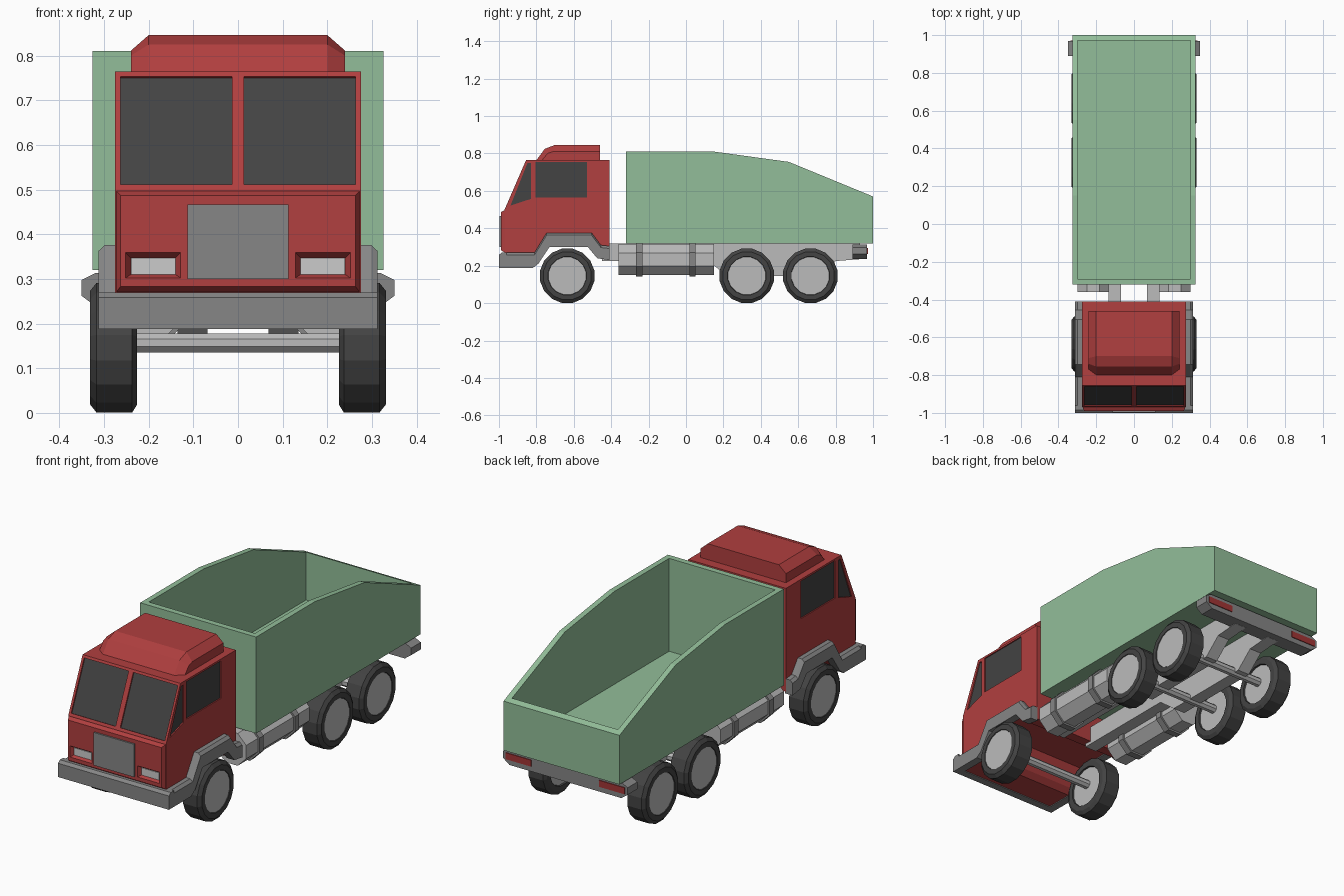
import bpy, bmesh, math

if "Cube" in bpy.data.objects:
    bpy.data.objects.remove(bpy.data.objects["Cube"])


def material(name, rgb):
    m = bpy.data.materials.new(name)
    m.diffuse_color = (*rgb, 1)
    m.use_nodes = True
    m.node_tree.nodes["Principled BSDF"].inputs["Base Color"].default_value = m.diffuse_color
    return m


RED = material("red_paint", (0.44, 0.05, 0.05))
GREEN = material("green_paint", (0.29, 0.515, 0.32))
DARK = material("dark", (0.056, 0.056, 0.056))
MID = material("mid_grey", (0.24, 0.24, 0.24))
LIGHT = material("light_grey", (0.5, 0.5, 0.5))
LENS = material("lens_white", (0.62, 0.62, 0.62))
LAMP = material("lamp_red", (0.36, 0.035, 0.035))


def loft(name, rings, mat=None):
    """Solid skinned through rings with equal point counts, capped at both ends."""
    bm = bmesh.new()
    vs = [[bm.verts.new(p) for p in r] for r in rings]
    n = len(vs[0])
    for a, b in zip(vs, vs[1:]):
        for i in range(n):
            bm.faces.new((a[i], a[(i + 1) % n], b[(i + 1) % n], b[i]))
    bm.faces.new(vs[0])
    bm.faces.new(vs[-1])
    bmesh.ops.recalc_face_normals(bm, faces=bm.faces)
    me = bpy.data.meshes.new(name)
    bm.to_mesh(me)
    bm.free()
    ob = bpy.data.objects.new(name, me)
    bpy.context.collection.objects.link(ob)
    if mat:
        me.materials.append(mat)
    return ob


def prism(name, yz, x0, x1, mat=None):
    return loft(name, [[(x, y, z) for y, z in yz] for x in (x0, x1)], mat)


def box(name, x0, x1, y0, y1, z0, z1, mat=None):
    return prism(name, [(y0, z0), (y1, z0), (y1, z1), (y0, z1)], x0, x1, mat)


def frustum(name, ya, a, yb, b, mat=None):
    """Rectangles (x0, x1, z0, z1) at two y positions joined together."""
    rect = lambda y, r: [(r[0], y, r[2]), (r[1], y, r[2]), (r[1], y, r[3]), (r[0], y, r[3])]
    return loft(name, [rect(ya, a), rect(yb, b)], mat)


def lathe_x(name, profile, cy, cz, n, mat):
    """Round solid along x from (x, radius) pairs, flat side down."""
    ang = [2 * math.pi * (i + 0.5) / n for i in range(n)]
    return loft(name, [[(x, cy + r * math.sin(a), cz + r * math.cos(a)) for a in ang]
                       for x, r in profile], mat)


def octagon_y(name, cx, cz, r, y0, y1, mat):
    ang = [math.pi / 4 * (i + 0.5) for i in range(8)]
    return loft(name, [[(cx + r * math.cos(a), y, cz + r * math.sin(a)) for a in ang]
                       for y in (y0, y1)], mat)


def cut(ob, cutters):
    bpy.context.view_layer.objects.active = ob
    for c in cutters:
        m = ob.modifiers.new("cut", 'BOOLEAN')
        m.operation, m.solver, m.object = 'DIFFERENCE', 'EXACT', c
        bpy.ops.object.modifier_apply(modifier=m.name)
        bpy.data.objects.remove(c)


# Cab shell with wheel arch
cab = prism("cab", [(-0.97, 0.192), (-0.97, 0.50), (-0.855, 0.765), (-0.41, 0.765),
                    (-0.41, 0.24), (-0.47, 0.245), (-0.525, 0.305), (-0.73, 0.305),
                    (-0.79, 0.215), (-0.82, 0.192)], -0.275, 0.275, RED)
SIDE = [(-0.805, 0.565), (-0.53, 0.565), (-0.53, 0.755), (-0.805, 0.755)]
QUARTER = [(-0.938, 0.522), (-0.83, 0.557), (-0.83, 0.748), (-0.848, 0.748)]


def screen(name, s, d0, d1, mat=None):
    """Windscreen half, offset d along the sloping front's normal."""
    ring = lambda d: [(s * x, -0.97 + (z - 0.5) * 0.434 - 0.917 * d, z + 0.398 * d)
                      for x, z in ((0.013, 0.512), (0.263, 0.512), (0.263, 0.753), (0.013, 0.753))]
    return loft(name, [ring(d0), ring(d1)], mat)


cutters = []
for s in (1, -1):
    cutters.append(screen("cutter", s, 0.03, -0.008))
    screen("windscreen", s, -0.007, -0.018, DARK)
    for name, pts in (("side_window", SIDE), ("quarter_window", QUARTER)):
        cutters.append(prism("cutter", pts, s * 0.268, s * 0.30))
        prism(name, pts, s * 0.261, s * 0.269, DARK)
cut(cab, cutters)

# Nose panel with headlight recesses, and grille
nose = frustum("nose_panel", -0.965, (-0.275, 0.275, 0.268, 0.50),
               -0.99, (-0.263, 0.263, 0.283, 0.487), RED)
cutters = []
for s in (1, -1):
    cutters.append(frustum("cutter", -0.992, (s * 0.127, s * 0.253, 0.301, 0.36),
                           -0.972, (s * 0.14, s * 0.24, 0.31, 0.347)))
    box("headlight", s * 0.14, s * 0.24, -0.976, -0.968, 0.31, 0.347, LENS)
cut(nose, cutters)
box("grille", -0.113, 0.113, -0.998, -0.98, 0.30, 0.467, MID)

# Roof fairing, chamfered toward the sides
INNER = [(-0.80, 0.764), (-0.755, 0.825), (-0.70, 0.846), (-0.46, 0.846), (-0.46, 0.764)]
OUTER = [(-0.77, 0.764), (-0.74, 0.80), (-0.71, 0.811), (-0.46, 0.811), (-0.46, 0.764)]
loft("roof_fairing", [[(x, y, z) for y, z in p] for x, p in
                      ((-0.24, OUTER), (-0.2, INNER), (0.2, INNER), (0.24, OUTER))], RED)

# Front bumper and fenders
prism("front_bumper", [(-0.96, 0.188), (-1, 0.188), (-1, 0.258), (-0.985, 0.27), (-0.96, 0.27)],
      -0.312, 0.312, MID)
LOWER = [(-0.98, 0.188), (-0.82, 0.188), (-0.79, 0.21), (-0.73, 0.30), (-0.525, 0.30),
         (-0.475, 0.24), (-0.41, 0.23)]
UPPER = [(-0.41, 0.305), (-0.455, 0.31), (-0.505, 0.376), (-0.745, 0.376), (-0.81, 0.27),
         (-0.98, 0.27)]
for s in (1, -1):
    loft("fender", [[(s * x, y, z) for y, z in LOWER] + [(s * x, y, z - d) for y, z in UPPER]
                    for x, d in ((0.27, 0), (0.298, 0), (0.312, 0.013))], MID)

# Dump bed, hollowed out
bed = prism("dump_bed", [(-0.32, 0.32), (-0.32, 0.81), (0.15, 0.81), (0.55, 0.755),
                         (1.0, 0.57), (1.0, 0.32)], -0.326, 0.326, GREEN)
cut(bed, [box("cutter", -0.298, 0.298, -0.29, 0.972, 0.338, 1.0)])

# Chassis rails, side tanks and straps
RAIL = [(-0.45, 0.32), (-0.45, 0.225), (0.12, 0.225), (0.22, 0.145), (0.71, 0.145),
        (0.80, 0.225), (0.93, 0.235), (0.93, 0.32)]
for s in (1, -1):
    prism("chassis_rail", RAIL, s * 0.068, s * 0.135, LIGHT)
    octagon_y("side_tank", s * 0.216, 0.233, 0.089, -0.36, 0.15, LIGHT)
    for y in (-0.25, 0.035):
        octagon_y("tank_strap", s * 0.216, 0.233, 0.099, y - 0.017, y + 0.017, MID)

# Rear bumper with tail lamps
half = [(0.32, 0.313), (0.35, 0.298), (0.35, 0.262), (0.315, 0.236)]
outline = half + [(-x, z) for x, z in reversed(half)]
loft("rear_bumper", [[(x, y, z) for x, z in outline] for y in (0.89, 0.968)], MID)
for s in (1, -1):
    box("tail_lamp", s * 0.19, s * 0.335, 0.96, 0.972, 0.262, 0.295, LAMP)

# Wheels and axles
TYRE = [(0.25, 0.10), (0.226, 0.104), (0.226, 0.13), (0.237, 0.148), (0.317, 0.148),
        (0.331, 0.13), (0.331, 0.104), (0.324, 0.10)]
for y in (-0.635, 0.325, 0.665):
    lathe_x("axle", [(-0.25, 0.023), (0.25, 0.023)], y, 0.157, 8, LIGHT)
    for s in (1, -1):
        lathe_x("tyre", [(s * x, r) for x, r in TYRE], y, 0.146, 16, DARK)
        lathe_x("hub", [(s * 0.234, 0.102), (s * 0.328, 0.102)], y, 0.146, 16, LIGHT)
